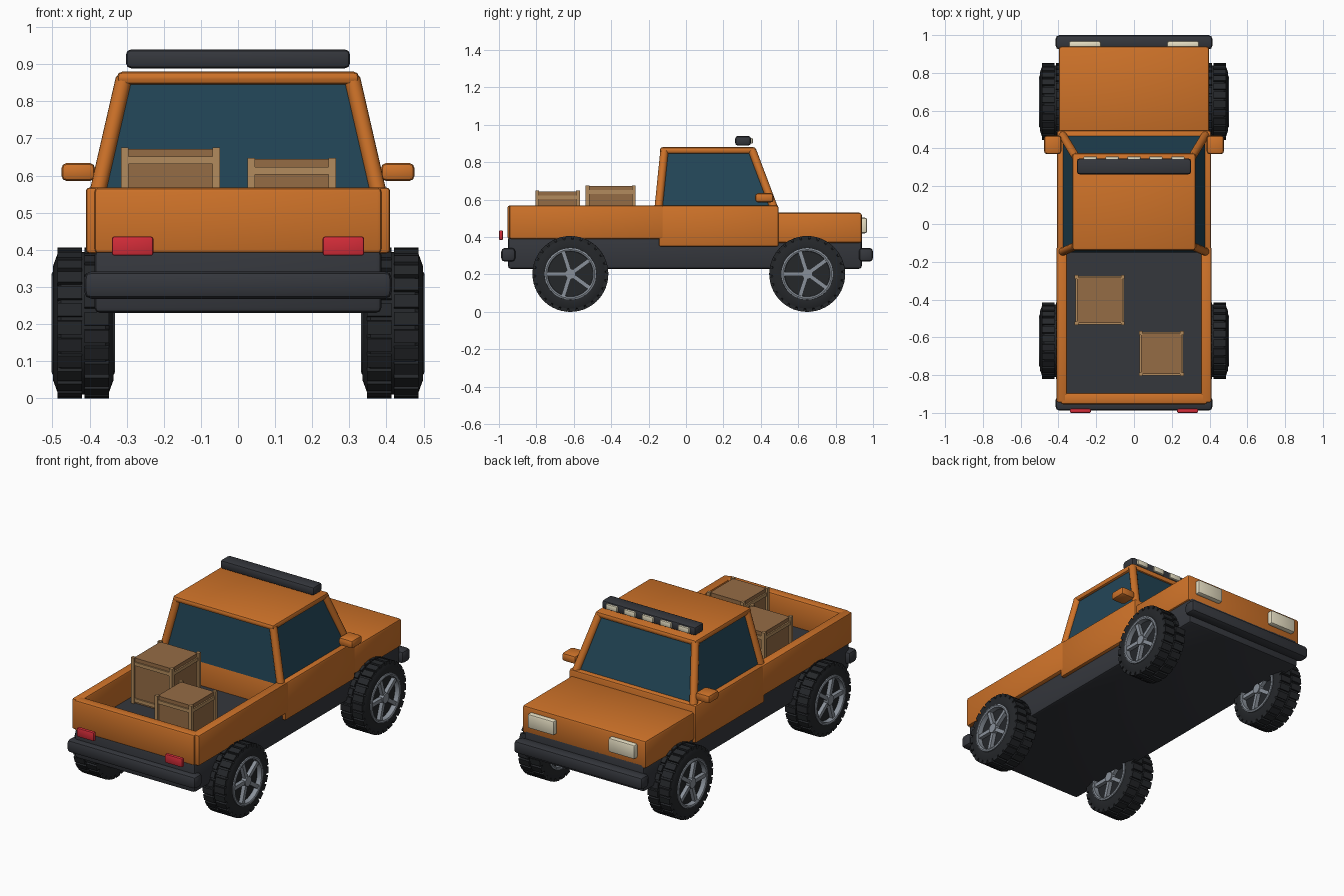
import bpy, bmesh
from math import sin, cos, pi
from mathutils import Matrix, Vector

if "Cube" in bpy.data.objects:
    bpy.data.objects.remove(bpy.data.objects["Cube"])


def mat(name, r, g, b):
    m = bpy.data.materials.new(name)
    m.diffuse_color = (r, g, b, 1)
    m.use_nodes = True
    m.node_tree.nodes["Principled BSDF"].inputs["Base Color"].default_value = m.diffuse_color
    return m


ORANGE = mat("orange_paint", 0.62, 0.17, 0.022)
DARK = mat("dark_trim", 0.035, 0.038, 0.046)
RUBBER = mat("rubber", 0.018, 0.020, 0.023)
GLASS = mat("glass", 0.016, 0.060, 0.095)
METAL = mat("rim_metal", 0.25, 0.28, 0.32)
LAMP = mat("lamp_cream", 0.80, 0.74, 0.55)
RED = mat("lamp_red", 0.65, 0.025, 0.04)
WOOD = mat("crate_wood", 0.30, 0.15, 0.06)
BATTEN = mat("crate_batten", 0.45, 0.26, 0.11)


def finish(name, bm, material, bevel=0.0, segments=2):
    bmesh.ops.recalc_face_normals(bm, faces=bm.faces)
    if bevel:
        bmesh.ops.bevel(bm, geom=bm.edges[:], offset=bevel, segments=segments,
                        profile=0.5, affect='EDGES')
    me = bpy.data.meshes.new(name)
    bm.to_mesh(me)
    bm.free()
    me.materials.append(material)
    ob = bpy.data.objects.new(name, me)
    bpy.context.collection.objects.link(ob)
    bpy.ops.object.select_all(action='DESELECT')
    ob.select_set(True)
    bpy.context.view_layer.objects.active = ob
    bpy.ops.object.shade_smooth_by_angle(angle=0.6)
    return ob


def add_box(bm, lo, hi, matrix=Matrix()):
    lo, hi = Vector(lo), Vector(hi)
    m = matrix @ Matrix.Translation((lo + hi) / 2) @ Matrix.Diagonal((*(hi - lo), 1))
    bmesh.ops.create_cube(bm, size=1, matrix=m)


def box(name, lo, hi, material, bevel=0.012):
    bm = bmesh.new()
    add_box(bm, lo, hi)
    return finish(name, bm, material, bevel)


def mirrored(name, lo, hi, material, bevel=0.01):
    box("right_" + name, lo, hi, material, bevel)
    box("left_" + name, (-hi[0], lo[1], lo[2]), (-lo[0], hi[1], hi[2]), material, bevel)


def lathe(name, profile, material, steps=48):
    """Revolve a closed (x, radius) profile about the x axis."""
    bm = bmesh.new()
    rings = [[bm.verts.new((x, r * cos(2 * pi * i / steps), r * sin(2 * pi * i / steps)))
              for x, r in profile] for i in range(steps)]
    n = len(profile)
    for i in range(steps):
        a, b = rings[i], rings[(i + 1) % steps]
        for j in range(n):
            k = (j + 1) % n
            bm.faces.new((a[j], a[k], b[k], b[j]))
    return finish(name, bm, material)


def rod(name, a, b, radius, material):
    a, b = Vector(a), Vector(b)
    bm = bmesh.new()
    rot = (b - a).to_track_quat('Z', 'Y').to_matrix().to_4x4()
    bmesh.ops.create_cone(bm, cap_ends=True, segments=14, radius1=radius, radius2=radius,
                          depth=(b - a).length, matrix=Matrix.Translation((a + b) / 2) @ rot)
    return finish(name, bm, material)


# Chassis and bumpers
box("chassis", (-0.387, -0.952, 0.23), (0.387, 0.94, 0.40), DARK, 0.015)
box("rear_bumper", (-0.415, -0.988, 0.268), (0.415, -0.912, 0.342), DARK, 0.02)
box("front_bumper", (-0.415, 0.924, 0.268), (0.415, 1.0, 0.342), DARK, 0.02)

# Bed
box("bed_floor", (-0.37, -0.92, 0.375), (0.37, -0.12, 0.41), DARK, 0)
mirrored("bed_side", (0.355, -0.945, 0.39), (0.41, -0.12, 0.568), ORANGE)
box("tailgate", (-0.387, -0.955, 0.39), (0.387, -0.895, 0.568), ORANGE, 0.012)

# Cab lower body and hood
box("cab_body", (-0.408, -0.145, 0.348), (0.408, 0.495, 0.568), ORANGE, 0.012)
box("hood", (-0.398, 0.47, 0.368), (0.398, 0.94, 0.53), ORANGE, 0.014)

# Tapered glass block, roof and pillars
bm = bmesh.new()
bottom = [bm.verts.new((x, y, 0.55)) for x, y in
          ((-0.38, -0.15), (0.38, -0.15), (0.38, 0.472), (-0.38, 0.472))]
top = [bm.verts.new((x, y, 0.865)) for x, y in
       ((-0.306, -0.118), (0.306, -0.118), (0.306, 0.358), (-0.306, 0.358))]
bm.faces.new(bottom)
bm.faces.new(top)
for i in range(4):
    j = (i + 1) % 4
    bm.faces.new((bottom[i], bottom[j], top[j], top[i]))
finish("cab_glass", bm, GLASS)
box("roof", (-0.326, -0.14, 0.846), (0.326, 0.375, 0.88), ORANGE, 0.014)
for side, s in (("left", -1), ("right", 1)):
    rod(side + "_front_pillar", (s * 0.378, 0.47, 0.555), (s * 0.308, 0.355, 0.86), 0.022, ORANGE)
    rod(side + "_rear_pillar", (s * 0.378, -0.147, 0.555), (s * 0.308, -0.116, 0.86), 0.022, ORANGE)

# Mirrors and lamps
mirrored("mirror", (0.385, 0.37, 0.585), (0.476, 0.468, 0.634), ORANGE, 0.015)
mirrored("headlight", (0.175, 0.93, 0.42), (0.345, 0.968, 0.503), LAMP, 0.01)
mirrored("taillight", (0.228, -1.0, 0.384), (0.34, -0.978, 0.436), RED, 0.007)

# Roof light bar
box("light_bar", (-0.302, 0.263, 0.889), (0.302, 0.347, 0.94), DARK, 0.014)
for i in range(5):
    x = (i - 2) * 0.116
    box("bar_lamp", (x - 0.036, 0.335, 0.899), (x + 0.036, 0.357, 0.93), LAMP, 0.005)


# Crates with corner posts and rails
def crate(name, cx, cy, size, z=0.41):
    h, t = size / 2, 0.02
    move = Matrix.Translation((cx, cy, z))
    bm = bmesh.new()
    i = h - 0.012
    add_box(bm, (-i, -i, 0), (i, i, size - 0.004), move)
    finish(name + "_body", bm, WOOD)
    bm = bmesh.new()
    for sx in (-1, 1):
        for sy in (-1, 1):
            px, py = sx * (h - t / 2), sy * (h - t / 2)
            add_box(bm, (px - t / 2, py - t / 2, 0), (px + t / 2, py + t / 2, size), move)
    for k in range(4):
        turn = move @ Matrix.Rotation(k * pi / 2, 4, 'Z')
        for rz in (0.01, size - 0.045):
            add_box(bm, (-h + t, -h + 0.004, rz), (h - t, -h + 0.016, rz + 0.02), turn)
    finish(name + "_frame", bm, BATTEN)


crate("large_crate", -0.182, -0.403, 0.266)
crate("small_crate", 0.145, -0.686, 0.238)

# Wheel parts, modelled about the x axis
tyre = lathe("tyre", [(-0.055, 0.0005), (-0.055, 0.125), (-0.076, 0.135), (-0.081, 0.155),
                      (-0.070, 0.185), (-0.060, 0.192), (0.060, 0.192), (0.070, 0.185),
                      (0.081, 0.155), (0.076, 0.135), (0.055, 0.125), (0.055, 0.0005)], RUBBER)
bm = bmesh.new()
for row in (-1, 1):
    for i in range(26):
        turn = Matrix.Rotation((i + 0.25 * row) * 2 * pi / 26, 4, 'X')
        xs = sorted((row * 0.004, row * 0.070))
        add_box(bm, (xs[0], -0.018, 0.178), (xs[1], 0.018, 0.2025), turn)
tread = finish("tread", bm, RUBBER)
bm = bmesh.new()
for s in (-1, 1):
    xs = sorted((s * 0.05, s * 0.077))
    for i in range(5):
        turn = Matrix.Rotation(pi / 2 + i * 2 * pi / 5, 4, 'X')
        add_box(bm, (xs[0], -0.011, 0.01), (xs[1], 0.011, 0.128), turn)
    bmesh.ops.create_cone(bm, cap_ends=True, segments=20, radius1=0.028, radius2=0.028, depth=0.032,
                          matrix=Matrix.Translation((s * 0.067, 0, 0)) @ Matrix.Rotation(pi / 2, 4, 'Y'))
spokes = finish("spokes", bm, METAL)
rims = [lathe("rim", [(s * 0.05, 0.120), (s * 0.083, 0.122), (s * 0.086, 0.130),
                      (s * 0.083, 0.138), (s * 0.05, 0.140)], METAL) for s in (-1, 1)]

# Place four wheels sharing the same meshes
spots = [(x, y, 0.2025) for x in (-0.417, 0.417) for y in (-0.618, 0.648)]
for part in [tyre, tread, spokes] + rims:
    part.location = spots[0]
    for spot in spots[1:]:
        copy = part.copy()
        copy.location = spot
        bpy.context.collection.objects.link(copy)
